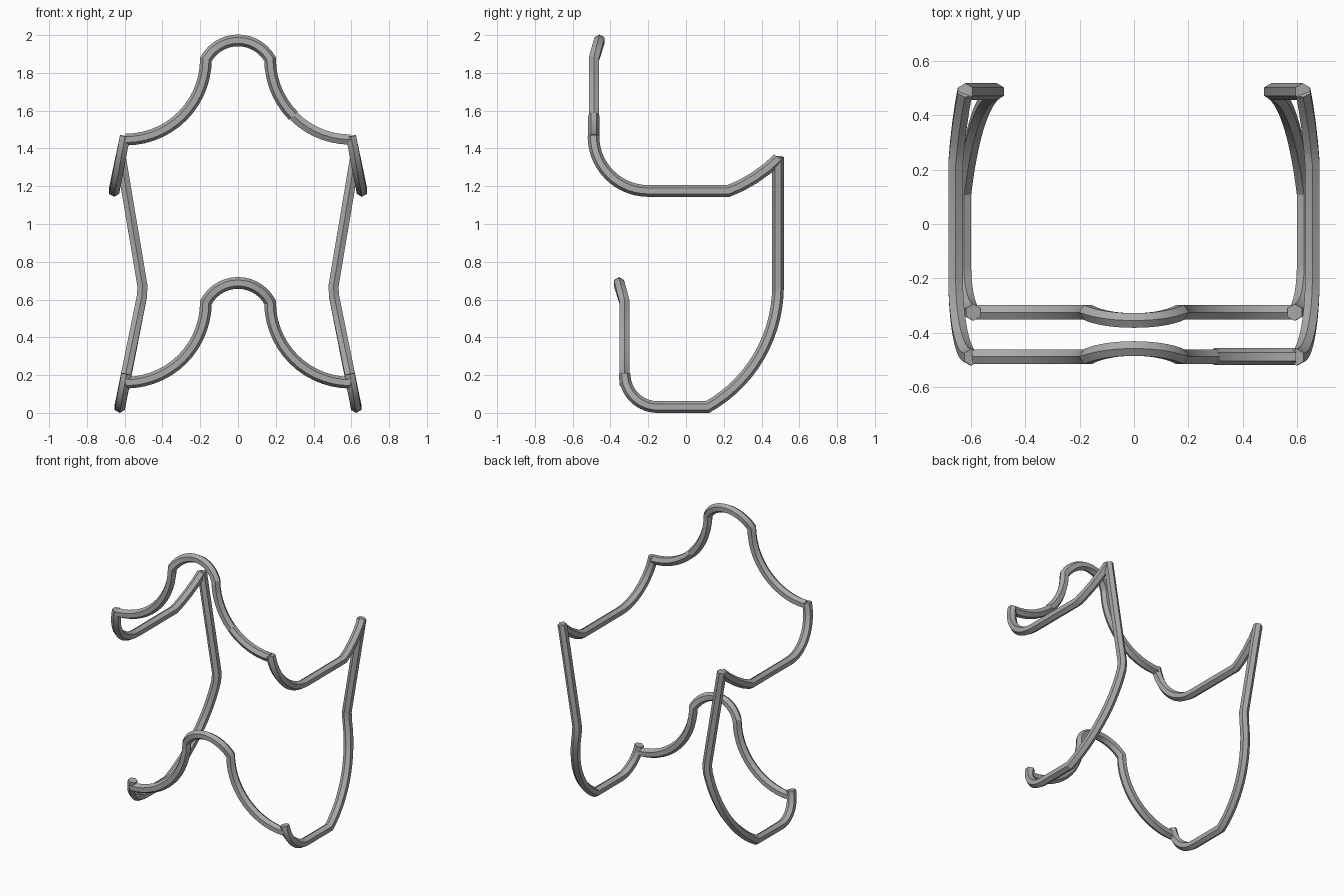
import bpy, bmesh, math
from mathutils import Vector, Matrix

cube = bpy.data.objects.get("Cube")
if cube:
    bpy.data.objects.remove(cube, do_unlink=True)

steel = bpy.data.materials.new("grey steel")
grey = (0.4, 0.4, 0.4, 1)
steel.diffuse_color = grey
steel.use_nodes = True
steel.node_tree.nodes["Principled BSDF"].inputs["Base Color"].default_value = grey

R = 0.031      # tube radius
SIDES = 6


def arc(cx, cz, r, start, end, n=14):
    """Points on a circle in a 2D plane, angles in degrees."""
    angles = [math.radians(start + (end - start) * i / n) for i in range(n + 1)]
    return [(cx + r * math.cos(a), cz + r * math.sin(a)) for a in angles]


def tube(name, points, ref, roll=0):
    """Sweep a six-sided section along a path, mitred at the bends."""
    pts = [Vector(p) for p in points]
    bm = bmesh.new()
    rings = []
    for i, p in enumerate(pts):
        before = (p - pts[i - 1]).normalized() if i else None
        after = (pts[i + 1] - p).normalized() if i < len(pts) - 1 else None
        d0, d1 = before or after, after or before
        t = (d0 + d1).normalized()
        side = t.cross(Vector(ref)).normalized()
        up = side.cross(t)
        stretch = 1 / max(0.6, t.dot(d1))
        ring = []
        for k in range(SIDES):
            a = math.radians(roll) + math.tau * k / SIDES
            ring.append(bm.verts.new(p + side * (R * stretch * math.cos(a)) + up * (R * math.sin(a))))
        rings.append(ring)
    for a, b in zip(rings, rings[1:]):
        for k in range(SIDES):
            j = (k + 1) % SIDES
            bm.faces.new((a[k], a[j], b[j], b[k]))
    bm.faces.new(rings[0])
    bm.faces.new(rings[-1])
    bmesh.ops.recalc_face_normals(bm, faces=bm.faces)
    mesh = bpy.data.meshes.new(name)
    bm.to_mesh(mesh)
    bm.free()
    mesh.materials.append(steel)
    obj = bpy.data.objects.new(name, mesh)
    bpy.context.collection.objects.link(obj)
    bpy.ops.object.select_all(action='DESELECT')
    bpy.context.view_layer.objects.active = obj
    obj.select_set(True)
    bpy.ops.object.shade_smooth_by_angle(angle=math.radians(25))
    return obj


def front_bow(y, lean, base, top):
    """Bow across the front: quarter sweep, leaning arch, quarter sweep."""
    shoulder = base + 0.42
    right = [(x, y, z) for x, z in arc(-0.595, shoulder, 0.425, -90, 0)]
    left = [(-x, py, z) for x, py, z in reversed(right)]
    half, rise = 0.17, top - shoulder
    r = (half * half + rise * rise) / (2 * rise)
    spread = math.degrees(math.asin(half / r))
    arch = [(x, y + lean * (z - shoulder) / rise, z)
            for x, z in arc(0, top - r, r, 90 + spread, 90 - spread)]
    return right + arch[1:-1] + left


# Upper bow, with a turned end piece on the left
upper = front_bow(-0.488, 0.03, 1.452, 1.972)
split = next(i for i, p in enumerate(upper) if p[0] > 0.28)
tube("upper_front_bow", upper[:split + 1], (0, 1, 0))
tube("upper_front_bow_end", upper[split:], (0, 1, 0), 30)

# Lower bow
tube("lower_front_bow", front_bow(-0.325, -0.03, 0.165, 0.688), (0, 1, 0))

# Side profiles as (y, z)
arm_profile = arc(-0.2, 1.465, 0.29, 180, 270) + [
    (0.225, 1.175), (0.29, 1.203), (0.36, 1.243), (0.43, 1.293), (0.487, 1.345)]
leg_profile = [(0.487, 1.355)] + arc(-0.247, 0.67, 0.734, 0, -60.5) \
    + arc(-0.15, 0.206, 0.175, 270, 180)


def side_x(z):
    """Distance from the middle: the frame narrows at its waist."""
    if z > 0.65:
        return 0.502 + (z - 0.65) * 0.168
    return 0.502 + (0.65 - z) * 0.2


for side, s in (("left", 1), ("right", -1)):
    tube(side + "_arm_rail",
         [(s * (0.6 + (1.455 - z) * 0.2), y, z) for y, z in arm_profile], (1, 0, 0))
    tube(side + "_back_leg_and_foot",
         [(s * side_x(z), y, z) for y, z in leg_profile], (1, 0, 0))
